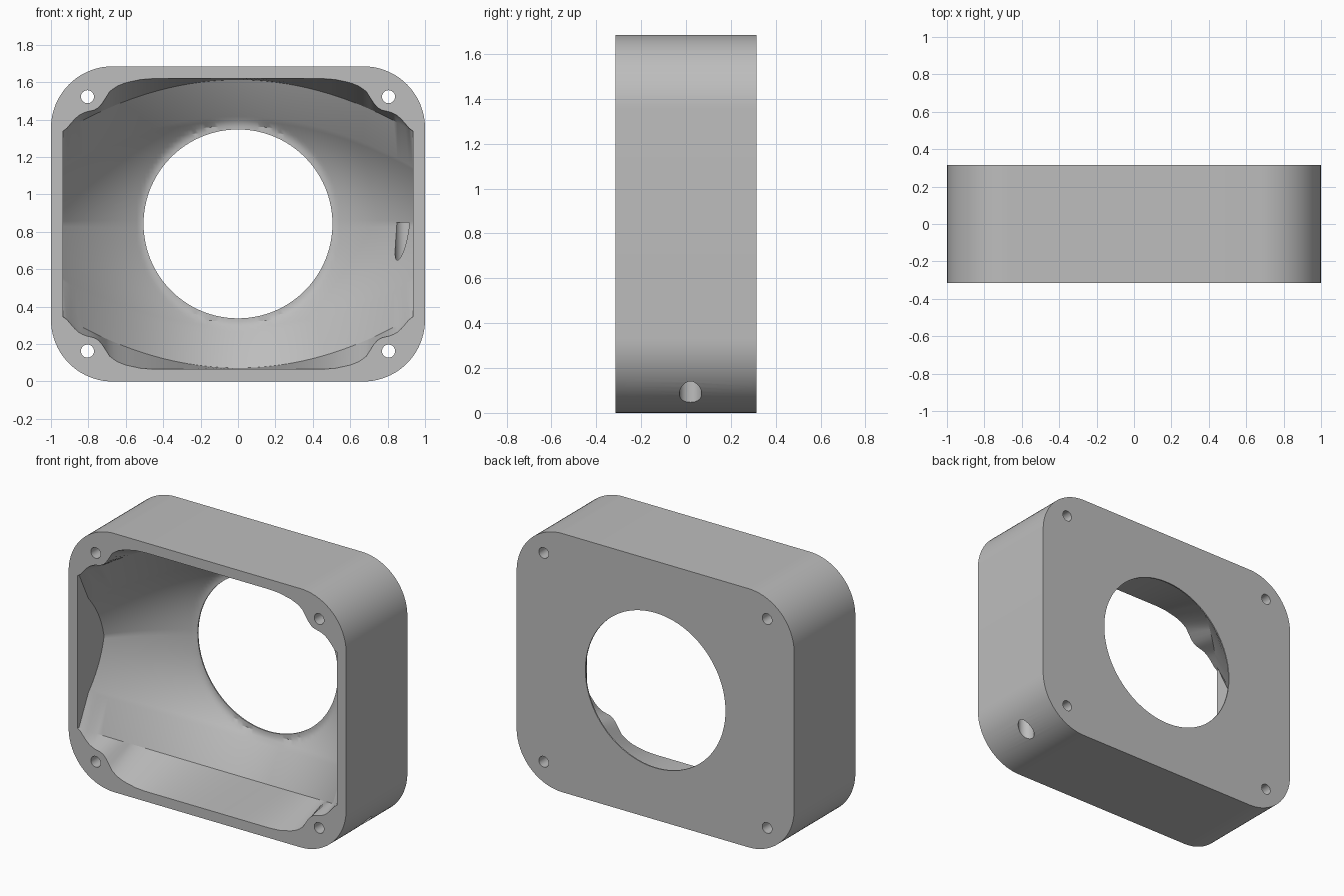
import bpy, bmesh, math
from mathutils import Matrix, Vector

if "Cube" in bpy.data.objects:
    bpy.data.objects.remove(bpy.data.objects["Cube"])

W, H, D = 1.0, 1.685, 0.315      # half width, height, half depth
MID = H / 2
SIDE = 0.935                     # half width of the cavity

grey = bpy.data.materials.new("light_grey")
grey.use_nodes = True
COLOUR = (0.51, 0.51, 0.51, 1)
grey.diffuse_color = COLOUR
grey.node_tree.nodes["Principled BSDF"].inputs["Base Color"].default_value = COLOUR


def make(name, bm, helper=False):
    bmesh.ops.recalc_face_normals(bm, faces=bm.faces)
    mesh = bpy.data.meshes.new(name)
    bm.to_mesh(mesh)
    bm.free()
    mesh.materials.append(grey)
    ob = bpy.data.objects.new(name, mesh)
    bpy.context.collection.objects.link(ob)
    ob.hide_render = helper
    return ob


def cylinder(name, r, length, centre, axis, segs=48):
    bm = bmesh.new()
    turn = Matrix.Rotation(math.pi / 2, 4, 'X') if axis == 'Y' else Matrix()
    bmesh.ops.create_cone(bm, cap_ends=True, segments=segs, radius1=r, radius2=r,
                          depth=length, matrix=Matrix.Translation(centre) @ turn)
    return make(name, bm, True)


# Rounded rectangular body
def body():
    bm = bmesh.new()
    r, n = 0.33, 20
    pts = []
    for k, (sx, sz) in enumerate([(1, 1), (-1, 1), (-1, -1), (1, -1)]):
        for i in range(n + 1):
            a = math.pi / 2 * (k + i / n)
            pts.append((sx * (W - r) + r * math.cos(a), -D,
                        MID + sz * (MID - r) + r * math.sin(a)))
    face = bm.faces.new([bm.verts.new(p) for p in pts])
    ext = bmesh.ops.extrude_face_region(bm, geom=[face])
    bmesh.ops.translate(bm, vec=Vector((0, 2 * D, 0)),
                        verts=[v for v in ext["geom"] if isinstance(v, bmesh.types.BMVert)])
    return make("housing", bm)


# Half height of the front opening, which steps in around the screw bosses
OUTLINE = [(0, .777), (.45, .777), (.52, .772), (.6, .755), (.65, .735), (.69, .705),
           (.715, .66), (.74, .625), (.77, .608), (.82, .597), (.86, .575), (.9, .53),
           (.92, .505), (SIDE, .497)]


def half_height(x):
    x = abs(x)
    for (x0, h0), (x1, h1) in zip(OUTLINE, OUTLINE[1:]):
        if x <= x1:
            return h0 + (h1 - h0) * (x - x0) / (x1 - x0)
    return OUTLINE[-1][1]


# Cavity: a section swept along a parabola, from the opening to the bowl
def cavity():
    bm = bmesh.new()
    cols, rows = 90, 22
    loops = []
    for i in range(cols + 1):
        x = SIDE * (2 * i / cols - 1)
        u2 = (x / SIDE) ** 2
        top = half_height(x)
        outer, inner = min(.77 - .275 * u2, top - .002), .575 - .27 * u2
        half = [(top, -.05), (top, 0), (outer, max(.48 * (1 - u2), .015))]
        for j in range(rows):
            h = inner * (1 - j / rows)
            v = h + .27 * u2
            half.append((h, min(.622, .77 - .94 * v ** 3 - .48 * u2)))
        centre = [(0, min(.622, .77 - .94 * (.27 * u2) ** 3 - .48 * u2))]
        ring = half + centre + [(-h, d) for h, d in reversed(half)]
        loops.append([bm.verts.new((x, -D + d, MID + h)) for h, d in ring])
    n = len(loops[0])
    for a, b in zip(loops, loops[1:]):
        for j in range(n):
            k = (j + 1) % n
            bm.faces.new((a[j], a[k], b[k], b[j]))
    bm.faces.new(loops[0])
    bm.faces.new(loops[-1])
    bmesh.ops.triangulate(bm, faces=[f for f in bm.faces if len(f.verts) > 4])
    return make("cavity_cutter", bm, True)


housing = body()
cutters = [cavity(),
           cylinder("round_opening_cutter", .505, .6, (0, D, MID), 'Y', 96),
           cylinder("cable_hole_cutter", .05, .95, (.89, .02, .375), 'Z', 32)]
for sx in (-1, 1):
    for sz in (-1, 1):
        cutters.append(cylinder("screw_hole_cutter", .035, 1,
                                (sx * .805, 0, MID + sz * .68), 'Y', 24))

for c in cutters:
    mod = housing.modifiers.new(c.name, 'BOOLEAN')
    mod.object = c
    mod.operation = 'DIFFERENCE'
    mod.solver = 'EXACT'

# Apply the cuts and remove the cutters
bpy.context.view_layer.update()
graph = bpy.context.evaluated_depsgraph_get()
result = bpy.data.meshes.new_from_object(housing.evaluated_get(graph))
housing.modifiers.clear()
housing.data = result
for c in cutters:
    bpy.data.objects.remove(c)

bpy.ops.object.select_all(action='DESELECT')
housing.select_set(True)
bpy.context.view_layer.objects.active = housing
bpy.ops.object.shade_smooth_by_angle(angle=math.radians(28))
